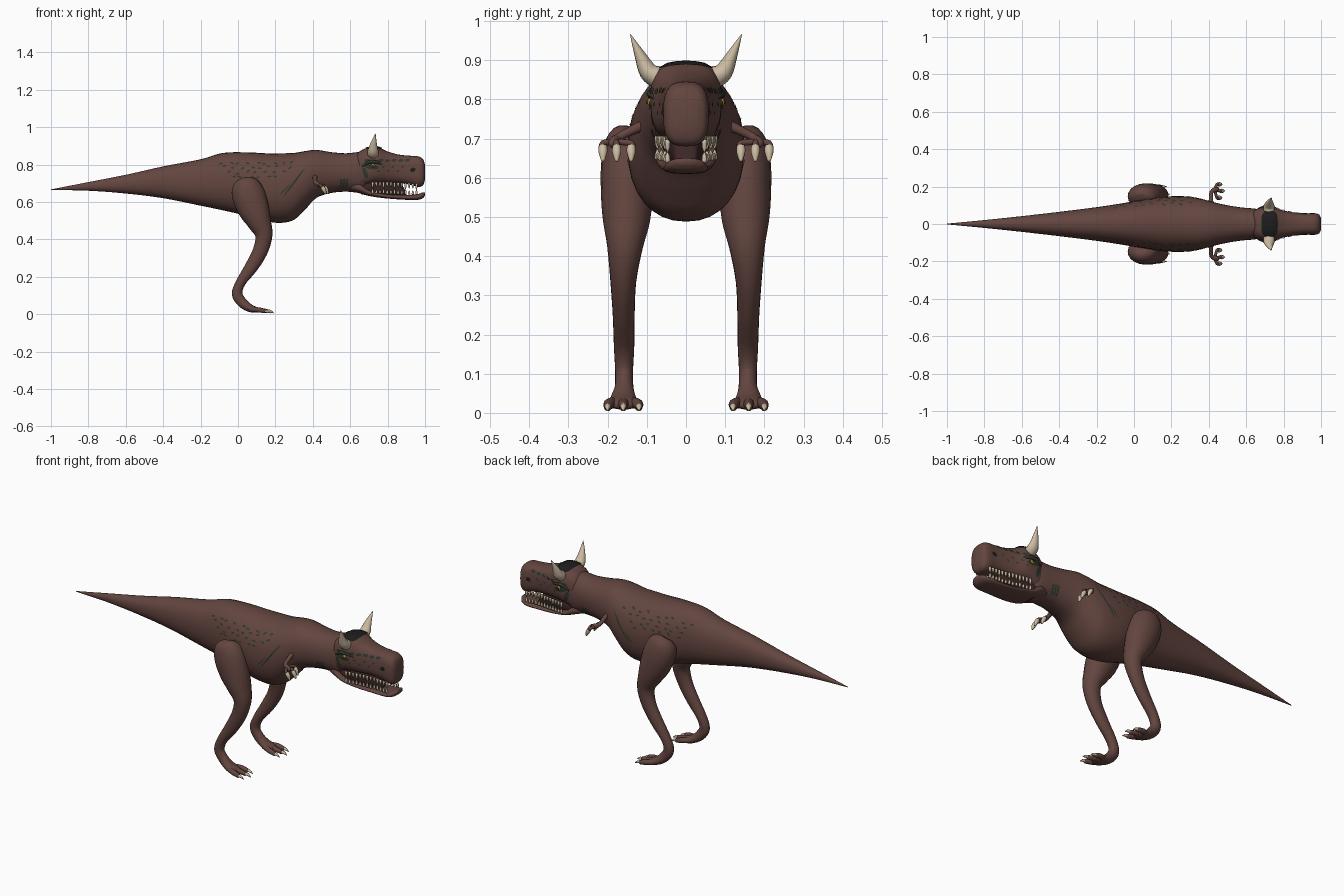
import bpy, bmesh, math, random
from mathutils import Vector
from mathutils.bvhtree import BVHTree

random.seed(4)
cube = bpy.data.objects.get("Cube")
if cube:
    bpy.data.objects.remove(cube, do_unlink=True)


def material(name, rgb):
    m = bpy.data.materials.new(name)
    m.use_nodes = True
    colour = (*rgb, 1)
    m.diffuse_color = colour
    m.node_tree.nodes["Principled BSDF"].inputs["Base Color"].default_value = colour
    return m


HIDE = material("brown hide", (.125, .06, .05))
GREEN = material("dark green marking", (.028, .04, .027))
BLACK = material("black patch", (.012, .012, .012))
BONE = material("bone", (.6, .5, .36))
AMBER = material("amber eye", (.6, .27, .03))
MOUTH = material("dark mouth", (.045, .02, .018))


def finish(name, bm, mat):
    bmesh.ops.recalc_face_normals(bm, faces=bm.faces)
    mesh = bpy.data.meshes.new(name)
    bm.to_mesh(mesh)
    bm.free()
    mesh.materials.append(mat)
    for p in mesh.polygons:
        p.use_smooth = True
    ob = bpy.data.objects.new(name, mesh)
    bpy.context.collection.objects.link(ob)
    return ob


def smooth_path(rows, steps):
    """Catmull-Rom through rows of numbers."""
    ext = [rows[0]] + list(rows) + [rows[-1]]
    out = []
    for a, b, c, d in zip(ext, ext[1:], ext[2:], ext[3:]):
        for i in range(steps):
            t = i / steps
            out.append([.5 * (2 * q + (r - p) * t + (2 * p - 5 * q + 4 * r - s) * t * t
                        + (3 * q - p - 3 * r + s) * t ** 3) for p, q, r, s in zip(a, b, c, d)])
    return out + [list(rows[-1])]


def tube(bm, rows, sides=16, steps=4, power=2, upright=False, ref=(0, 1, 0)):
    """Loft rings; each row is x, y, z, half width along ref, half width across."""
    rows = smooth_path(rows, steps)
    pts = [Vector(r[:3]) for r in rows]
    rings = []
    for i, r in enumerate(rows):
        t = pts[min(i + 1, len(pts) - 1)] - pts[max(i - 1, 0)]
        t = Vector((1, 0, 0)) if upright else t.normalized()
        up = t.cross(Vector(ref)).normalized()
        side = up.cross(t)
        ring = []
        for k in range(sides):
            a = 2 * math.pi * k / sides
            c, s = math.cos(a), math.sin(a)
            u = math.copysign(abs(c) ** (2 / power), c) * max(r[3], .0005)
            v = math.copysign(abs(s) ** (2 / power), s) * max(r[4], .0005)
            ring.append(bm.verts.new(pts[i] + side * u + up * v))
        rings.append(ring)
    for a, b in zip(rings, rings[1:]):
        for k in range(sides):
            j = (k + 1) % sides
            bm.faces.new((a[k], a[j], b[j], b[k]))
    bm.faces.new(rings[0])
    bm.faces.new(rings[-1])


def profile(rows):
    """x, bottom, top, half width -> centred loft rows."""
    return [(x, 0, (lo + hi) / 2, w, (hi - lo) / 2) for x, lo, hi, w in rows]


def mirror_rows(rows, s):
    return [(r[0], r[1] * s, *r[2:]) for r in rows]


# Torso, tail and neck
bm = bmesh.new()
tube(bm, profile([
    (-1, .664, .667, .002), (-.8, .66, .706, .021), (-.6, .645, .745, .042),
    (-.4, .62, .79, .065), (-.2, .58, .828, .09), (-.08, .555, .862, .108),
    (.05, .525, .865, .13), (.15, .497, .86, .145), (.23, .488, .86, .149),
    (.3, .505, .862, .146), (.36, .56, .872, .135), (.42, .622, .878, .118),
    (.5, .648, .866, .1), (.58, .655, .86, .088), (.66, .65, .868, .08),
    (.7, .68, .86, .06)]), sides=32, power=2.2, upright=True)
body = finish("body_and_tail", bm, HIDE)

# Skull and snout
bm = bmesh.new()
tube(bm, profile([
    (.62, .69, .84, .06), (.66, .68, .877, .082), (.71, .695, .892, .09),
    (.75, .7, .892, .088), (.8, .7, .87, .072), (.86, .7, .853, .061),
    (.92, .692, .847, .057), (.965, .68, .843, .058), (.99, .69, .827, .05),
    (1, .72, .795, .03)]), sides=32, power=2.9, upright=True)
head = finish("skull_and_snout", bm, HIDE)

# Lower jaw and mouth interior
bm = bmesh.new()
tube(bm, profile([
    (.6, .66, .72, .06), (.65, .646, .705, .077), (.7, .632, .665, .077),
    (.78, .62, .644, .069), (.87, .613, .637, .06), (.95, .61, .64, .056),
    (.985, .618, .65, .046), (1, .634, .65, .025)]), sides=24, power=2.5, upright=True)
finish("lower_jaw", bm, HIDE)
bm = bmesh.new()
tube(bm, profile([(.66, .64, .72, .06), (.76, .63, .715, .05), (.86, .625, .705, .035),
                  (.9, .625, .65, .025)]), power=3, upright=True)
finish("mouth_interior", bm, MOUTH)

# Surface used to lay the painted markings on
verts, polys = [], []
for ob in (body, head):
    base = len(verts)
    verts += [v.co.copy() for v in ob.data.vertices]
    polys += [[base + i for i in p.vertices] for p in ob.data.polygons]
skin = BVHTree.FromPolygons(verts, polys)


def mark(bm, u, v, a, b, angle=0, view="side", s=1, lift=.002, power=2):
    """Elliptical plate projected on to the skin from the side, top or chest."""
    def hit(p, q):
        src, way = {"side": ((p, 2 * s, q), (0, -s, 0)), "top": ((p, q, 2), (0, 0, -1)),
                    "chest": ((2, p, q), (-1, 0, 0))}[view]
        loc, nor, *_ = skin.ray_cast(Vector(src), Vector(way))
        if loc is None:
            return None
        if nor.dot(Vector(way)) > 0:
            nor = -nor
        return loc + nor * lift
    n, rings = 16, []
    for f in (.02, .35, .7, 1):
        ring = []
        for k in range(n):
            t = 2 * math.pi * k / n
            c, d = math.cos(t), math.sin(t)
            p = math.copysign(abs(c) ** (2 / power), c) * a * f
            q = math.copysign(abs(d) ** (2 / power), d) * b * f
            h = hit(u + p * math.cos(angle) - q * math.sin(angle),
                    v + p * math.sin(angle) + q * math.cos(angle))
            if h is None:
                return
            ring.append(bm.verts.new(h))
        rings.append(ring)
    for r0, r1 in zip(rings, rings[1:]):
        for k in range(n):
            bm.faces.new((r0[k], r0[k - 1], r1[k - 1], r1[k]))
    bm.faces.new(rings[0])


# Flank spots, scars and face markings
spots, nostrils = bmesh.new(), bmesh.new()
for s in (1, -1):
    for row in range(4):
        for i in range(9 - row):
            mark(spots, -.09 + i * .048 + row * .02 + random.uniform(-.012, .012),
                 .81 - row * .027 + random.uniform(-.008, .008), .011, .0045,
                 random.uniform(-.2, .7), s=s)
    mark(spots, .3, .705, .095, .005, .93, s=s)
    mark(spots, .25, .665, .04, .003, .8, s=s)
    for i in range(3):
        mark(spots, .55 + i * .016, .7, .028, .005, 1.45, s=s)
        mark(spots, .565, .685 + i * .016, .024, .003, .1, s=s)
    for i in range(7):
        mark(spots, .69 + i * .036, .822 - .002 * (i % 2), .014, .007, .1, s=s, lift=.005)
    for i in range(6):
        mark(spots, .75 + i * .026, .765 + .022 * (i % 2), .008, .004, .5, s=s)
    mark(spots, .71, .79, .042, .015, -.2, s=s, lift=.003)
    mark(spots, .68, .755, .012, .03, .3, s=s)
    mark(nostrils, .935, .772, .015, .011, .3, s=s)
finish("green_markings", spots, GREEN)
finish("nostrils", nostrils, BLACK)

bm = bmesh.new()
mark(bm, 0, .525, .036, .04, view="chest")
finish("belly_patch", bm, GREEN)
bm = bmesh.new()
mark(bm, .725, 0, .042, .066, view="top", lift=.005, power=4)
finish("crown_patch", bm, BLACK)

for s, label in ((-1, "front_side"), (1, "back_side")):
    # Leg with thigh, shin and foot
    bm = bmesh.new()
    tube(bm, mirror_rows([
        (.035, .13, .715, .03, .04), (.04, .14, .695, .06, .072), (.055, .15, .64, .066, .088),
        (.085, .151, .56, .066, .083), (.115, .152, .49, .06, .064), (.138, .156, .42, .045, .046),
        (.118, .16, .335, .033, .04), (.07, .159, .25, .028, .035), (.015, .158, .17, .026, .026),
        (-.005, .158, .11, .023, .028), (.02, .158, .065, .024, .027),
        (.06, .16, .034, .034, .022), (.1, .16, .022, .038, .014), (.115, .16, .018, .02, .007)], s),
        sides=20)
    for dy, tip in ((-.036, .145), (0, .16), (.036, .145)):
        tube(bm, mirror_rows([(.06, .16 + dy * .5, .028, .012, .014), (.11, .16 + dy, .023, .014, .014),
                              (tip, .16 + dy * 1.1, .015, .01, .011)], s), sides=10)
    finish("leg_" + label, bm, HIDE)

    # Toe claws
    bm = bmesh.new()
    for dy, tip in ((-.04, .175), (0, .192), (.04, .175)):
        tube(bm, mirror_rows([(tip - .04, .16 + dy, .018, .009, .009),
                              (tip - .018, .16 + dy, .015, .007, .007),
                              (tip, .16 + dy, .005, .001, .001)], s), sides=8)
    finish("toe_claws_" + label, bm, BONE)

    # Small arm and fingers
    bm = bmesh.new()
    tube(bm, mirror_rows([(.41, .09, .742, .016, .016), (.412, .135, .722, .012, .012),
                          (.415, .172, .703, .011, .011), (.44, .185, .69, .014, .014),
                          (.452, .186, .682, .008, .008)], s), sides=10, ref=(0, 0, 1))
    fingers = ((.14, .455), (.177, .468), (.212, .455))
    for y, x in fingers:
        tube(bm, mirror_rows([(.432, .183, .692, .008, .008), (x - .012, y, .688, .008, .008),
                              (x, y, .674, .008, .008)], s), sides=8, ref=(.6, 0, .8))
    finish("arm_" + label, bm, HIDE)
    bm = bmesh.new()
    for y, x in fingers:
        tube(bm, mirror_rows([(x - .005, y, .68, .011, .011), (x + .005, y, .664, .011, .011),
                              (x + .014, y, .642, .004, .004)], s), sides=8)
    finish("finger_claws_" + label, bm, BONE)

    # Horn
    bm = bmesh.new()
    tube(bm, mirror_rows([(.722, .076, .858, .028, .03), (.722, .096, .871, .024, .029),
                          (.725, .116, .91, .015, .018), (.735, .142, .966, .001, .001)], s), sides=14)
    finish("horn_" + label, bm, BONE)

    # Eye with pupil, under a brow ridge
    for name, mat, r, y in (("eye_", AMBER, .012, .087), ("pupil_", BLACK, .005, .0965)):
        bm = bmesh.new()
        bmesh.ops.create_uvsphere(bm, u_segments=14, v_segments=8, radius=r)
        bmesh.ops.translate(bm, verts=bm.verts, vec=(.722, y * s, .793))
        finish(name + label, bm, mat)
    bm = bmesh.new()
    tube(bm, mirror_rows([(.665, .082, .79, .004, .004), (.7, .089, .813, .011, .009),
                          (.74, .086, .813, .011, .009), (.785, .07, .796, .003, .003)], s), sides=10)
    finish("brow_ridge_" + label, bm, GREEN)

    # Upper and lower teeth
    bm = bmesh.new()
    for i in range(13):
        x = .72 + i * .0195
        y = .073 - .026 * min(1, i / 8)
        size = .027 if i % 3 else .034
        for root, tip in ((.706 - .0012 * max(0, i - 5), -size), (.64 - .0006 * i + .006, size * .8)):
            tube(bm, mirror_rows([(x, y, root, .007, .007), (x, y, root + tip * .6, .006, .006),
                                  (x, y, root + tip, .001, .001)], s), sides=6, steps=2)
    finish("teeth_" + label, bm, BONE)
